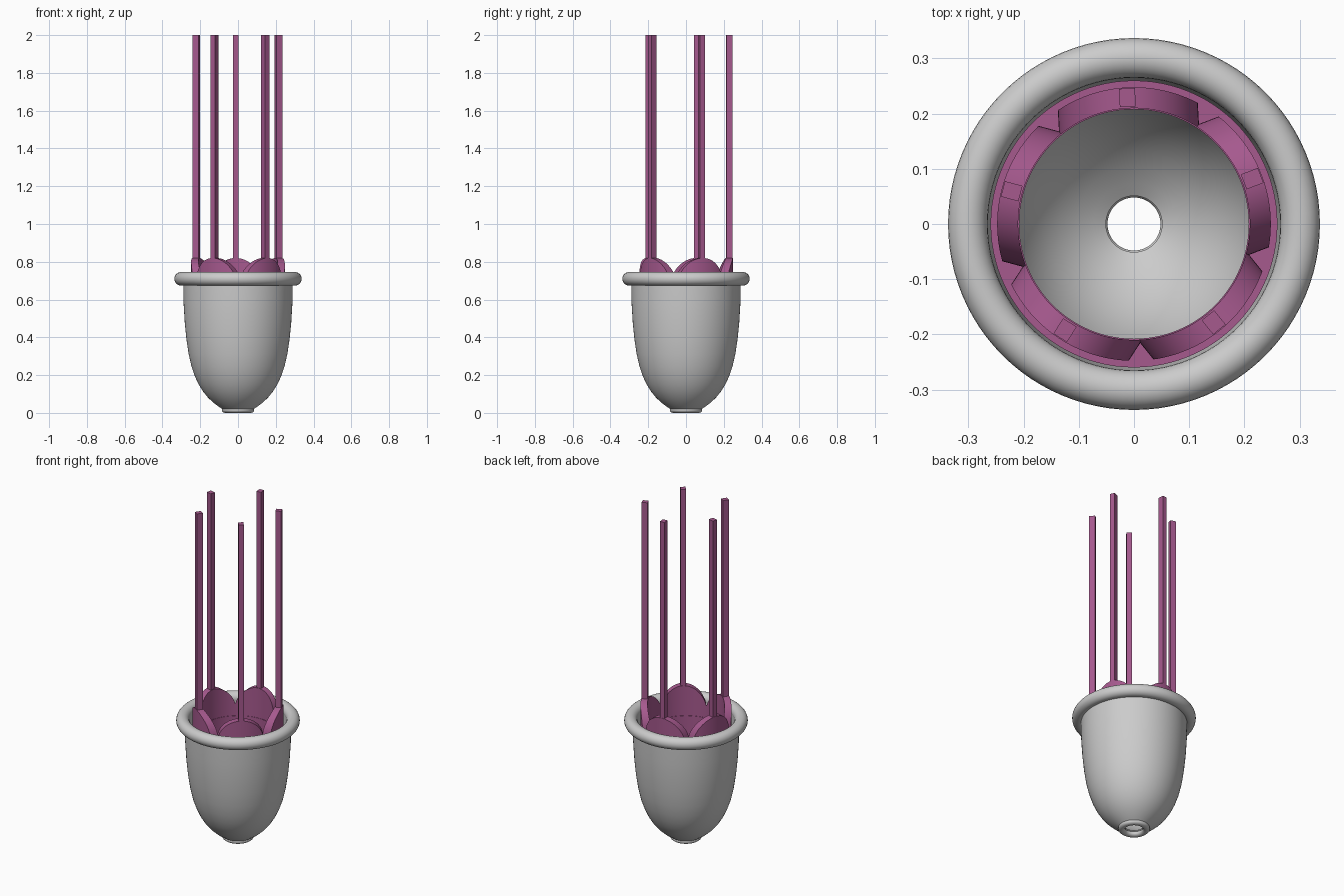
import bpy, bmesh
from math import sin, cos, pi, sqrt, radians
from mathutils import Matrix

if "Cube" in bpy.data.objects:
    bpy.data.objects.remove(bpy.data.objects["Cube"])

purple = bpy.data.materials.new("purple")
purple.diffuse_color = (0.38, 0.10, 0.27, 1)
purple.use_nodes = True
purple.node_tree.nodes["Principled BSDF"].inputs["Base Color"].default_value = purple.diffuse_color


def finish(name, bm, mat=None, angle=35):
    bmesh.ops.recalc_face_normals(bm, faces=bm.faces)
    me = bpy.data.meshes.new(name)
    bm.to_mesh(me)
    bm.free()
    ob = bpy.data.objects.new(name, me)
    bpy.context.collection.objects.link(ob)
    if mat:
        me.materials.append(mat)
    bpy.ops.object.select_all(action='DESELECT')
    ob.select_set(True)
    bpy.context.view_layer.objects.active = ob
    bpy.ops.object.shade_smooth_by_angle(angle=radians(angle))
    return ob


def lathe(name, profile, mat=None, n=96, angle=35):
    """Revolve a closed (radius, z) loop around z."""
    bm = bmesh.new()
    rings = [[bm.verts.new((r * cos(2 * pi * i / n), r * sin(2 * pi * i / n), z))
              for r, z in profile] for i in range(n)]
    m = len(profile)
    for i in range(n):
        a, b = rings[i], rings[(i + 1) % n]
        for j in range(m):
            k = (j + 1) % m
            bm.faces.new((a[j], b[j], b[k], a[k]))
    return finish(name, bm, mat, angle)


def oval(r, z, rr, rz, n=24):
    return [(r + rr * cos(2 * pi * i / n), z + rz * sin(2 * pi * i / n)) for i in range(n)]


# bell-shaped cup wall, open at the bottom hole
outer = [(0.075, 0.015), (0.098, 0.03), (0.128, 0.052), (0.158, 0.08), (0.185, 0.113),
         (0.208, 0.15), (0.228, 0.193), (0.246, 0.245), (0.261, 0.31), (0.273, 0.39),
         (0.282, 0.48), (0.288, 0.58), (0.29, 0.71)]
inner = [(r - 0.024, z + 0.018 * (1 - z / 0.71)) for r, z in reversed(outer)]
lathe("cup", outer + inner)
# rolled rim and bottom grommet
lathe("cup_rim", oval(0.301, 0.71, 0.036, 0.036))
lathe("bottom_grommet", oval(0.067, 0.015, 0.019, 0.015))

# ring that carries the petals
lathe("petal_ring", [(0.208, 0.52), (0.25, 0.52), (0.26, 0.56), (0.26, 0.64), (0.208, 0.64)], purple)


def petal(name, rot, r0=0.21, r1=0.248, half=0.127, z0=0.62, zc=0.68, h=0.14, n=28):
    """Curved wall section with a rounded top."""
    bm = bmesh.new()
    cols = []
    for i in range(n + 1):
        t = pi * i / n
        x, zt = half * cos(t), zc + h * sin(t)
        cols.append([bm.verts.new((sqrt(r * r - x * x), x, z))
                     for r, z in ((r0, z0), (r1, z0), (r1, zt), (r0, zt))])
    for a, b in zip(cols, cols[1:]):
        for j in range(4):
            k = (j + 1) % 4
            bm.faces.new((a[j], a[k], b[k], b[j]))
    bm.faces.new(cols[0])
    bm.faces.new(cols[-1])
    bm.transform(rot)
    finish(name, bm, purple)


def rod(name, rot):
    bm = bmesh.new()
    bmesh.ops.create_cube(bm, size=1)
    bm.transform(rot @ Matrix.Translation((0.2295, 0, 1.32)) @ Matrix.Diagonal((0.033, 0.029, 1.36, 1)))
    finish(name, bm, purple)


# five petals, each with a tall square rod
for i in range(5):
    rot = Matrix.Rotation(radians(93 + 72 * i), 4, 'Z')
    petal(f"petal_{i + 1}", rot)
    rod(f"rod_{i + 1}", rot)
